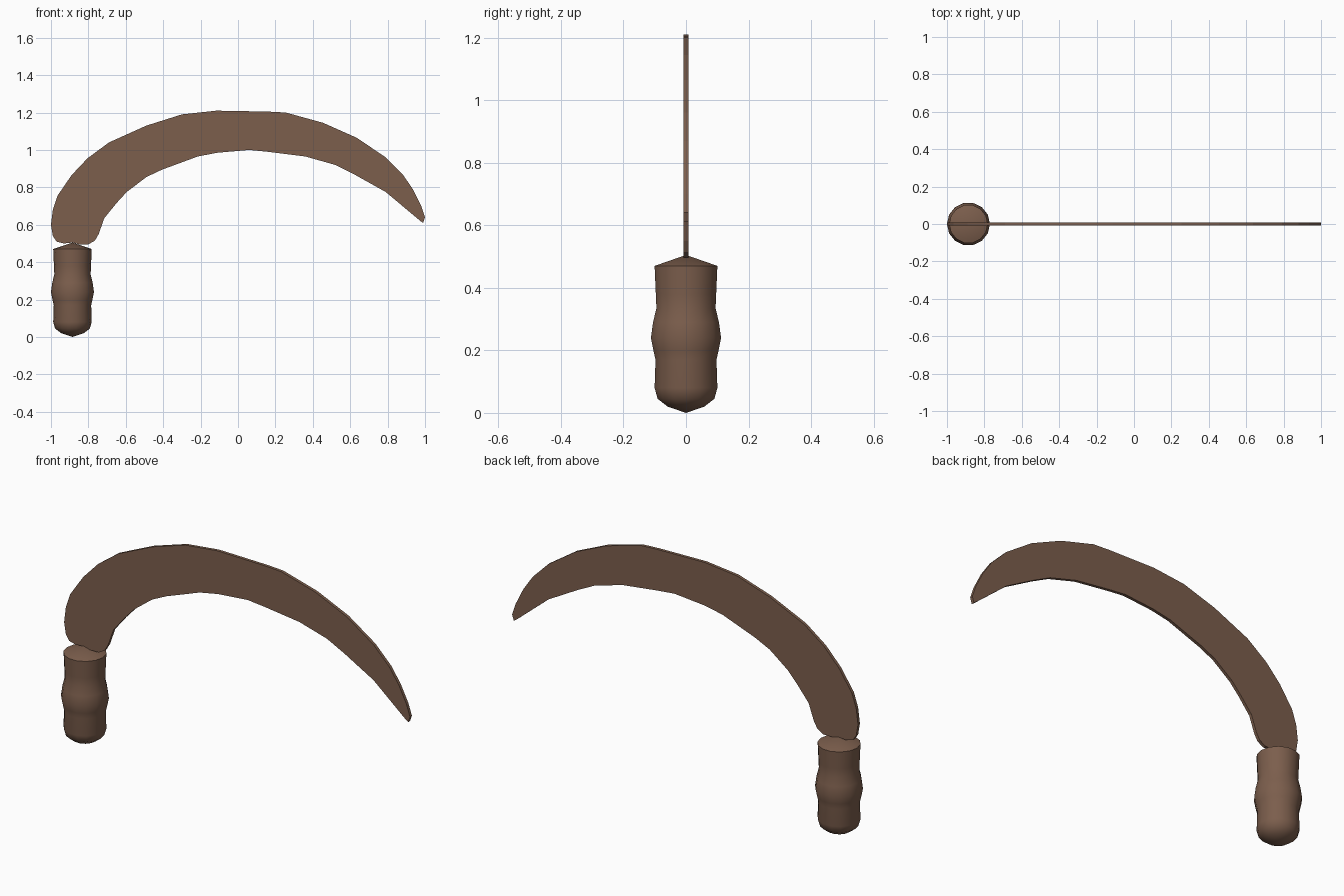
import bpy
import bmesh
import math

cube = bpy.data.objects.get("Cube")
if cube:
    bpy.data.objects.remove(cube, do_unlink=True)

HANDLE_X = -0.885
HANDLE_SIDES = 14
BLADE_THICKNESS = 0.016

# One brown finish for the whole tool
brown = bpy.data.materials.new("warm_brown")
brown.use_nodes = True
brown.diffuse_color = (0.2, 0.112, 0.073, 1)
shader = next(n for n in brown.node_tree.nodes if n.type == "BSDF_PRINCIPLED")
shader.inputs["Base Color"].default_value = brown.diffuse_color
shader.inputs["Roughness"].default_value = 0.8


def finish(bm, name, smooth_angle=None):
    """Turn a bmesh into a named, coloured object."""
    bmesh.ops.recalc_face_normals(bm, faces=bm.faces[:])
    mesh = bpy.data.meshes.new(name)
    bm.to_mesh(mesh)
    bm.free()
    mesh.materials.append(brown)
    obj = bpy.data.objects.new(name, mesh)
    bpy.context.collection.objects.link(obj)
    if smooth_angle is not None:
        bpy.ops.object.select_all(action="DESELECT")
        obj.select_set(True)
        bpy.context.view_layer.objects.active = obj
        bpy.ops.object.shade_smooth_by_angle(angle=math.radians(smooth_angle))
    return obj


def extruded_plate(name, outline, thickness):
    """Flat plate: outline in x and z, given an even thickness along y."""
    bm = bmesh.new()
    verts = [bm.verts.new((x, -thickness / 2, z)) for x, z in outline]
    face = bm.faces.new(verts)
    result = bmesh.ops.extrude_face_region(bm, geom=[face], use_keep_orig=True)
    moved = [g for g in result["geom"] if isinstance(g, bmesh.types.BMVert)]
    bmesh.ops.translate(bm, verts=moved, vec=(0, thickness, 0))
    caps = [f for f in bm.faces if len(f.verts) > 4]
    bmesh.ops.triangulate(bm, faces=caps)
    return finish(bm, name)


def turned_part(name, profile, x, sides):
    """Lathe a radius and height profile around a vertical axis."""
    bm = bmesh.new()
    verts = [bm.verts.new((x + r, 0, z)) for r, z in profile]
    edges = [bm.edges.new(pair) for pair in zip(verts, verts[1:])]
    bmesh.ops.spin(bm, geom=verts + edges, cent=(x, 0, 0), axis=(0, 0, 1),
                   angle=math.tau, steps=sides, use_merge=True)
    bmesh.ops.remove_doubles(bm, verts=bm.verts[:], dist=0.0005)
    return finish(bm, name, 40)


# Turned grip with a swollen middle, rounded butt and shallow conical top
grip_profile = [
    (0, 0), (.06, .02), (.093, .045), (.103, .08), (.1, .17),
    (.107, .2), (.115, .24), (.108, .29), (.097, .335),
    (.099, .38), (.103, .47), (0, .505),
]
turned_part("handle", grip_profile, HANDLE_X, HANDLE_SIDES)

# Curved blade: rounded heel, inner cutting edge, tip, then the outer back
heel = [(-1, .6), (-.99, .54), (-.97, .51), (-.93, .5), (-.885, .505),
        (-.85, .495), (-.8, .495), (-.765, .515), (-.745, .55)]
inner_edge = [(-.715, .635), (-.65, .715), (-.595, .775), (-.49, .855),
              (-.405, .895), (-.215, .965), (-.11, .985), (.06, 1),
              (.16, .99), (.36, .965), (.52, .92), (.62, .87), (.79, .775)]
tip = [(.975, .62), (.99, .61), (1, .64), (.98, .7)]
outer_back = [(.935, .79), (.88, .87), (.79, .96), (.635, 1.065),
              (.455, 1.145), (.255, 1.2), (.16, 1.205), (-.115, 1.21),
              (-.3, 1.19), (-.49, 1.13), (-.69, 1.04), (-.805, .955),
              (-.89, .865), (-.965, .755), (-.99, .68)]
extruded_plate("blade", heel + inner_edge + tip + outer_back, BLADE_THICKNESS)
